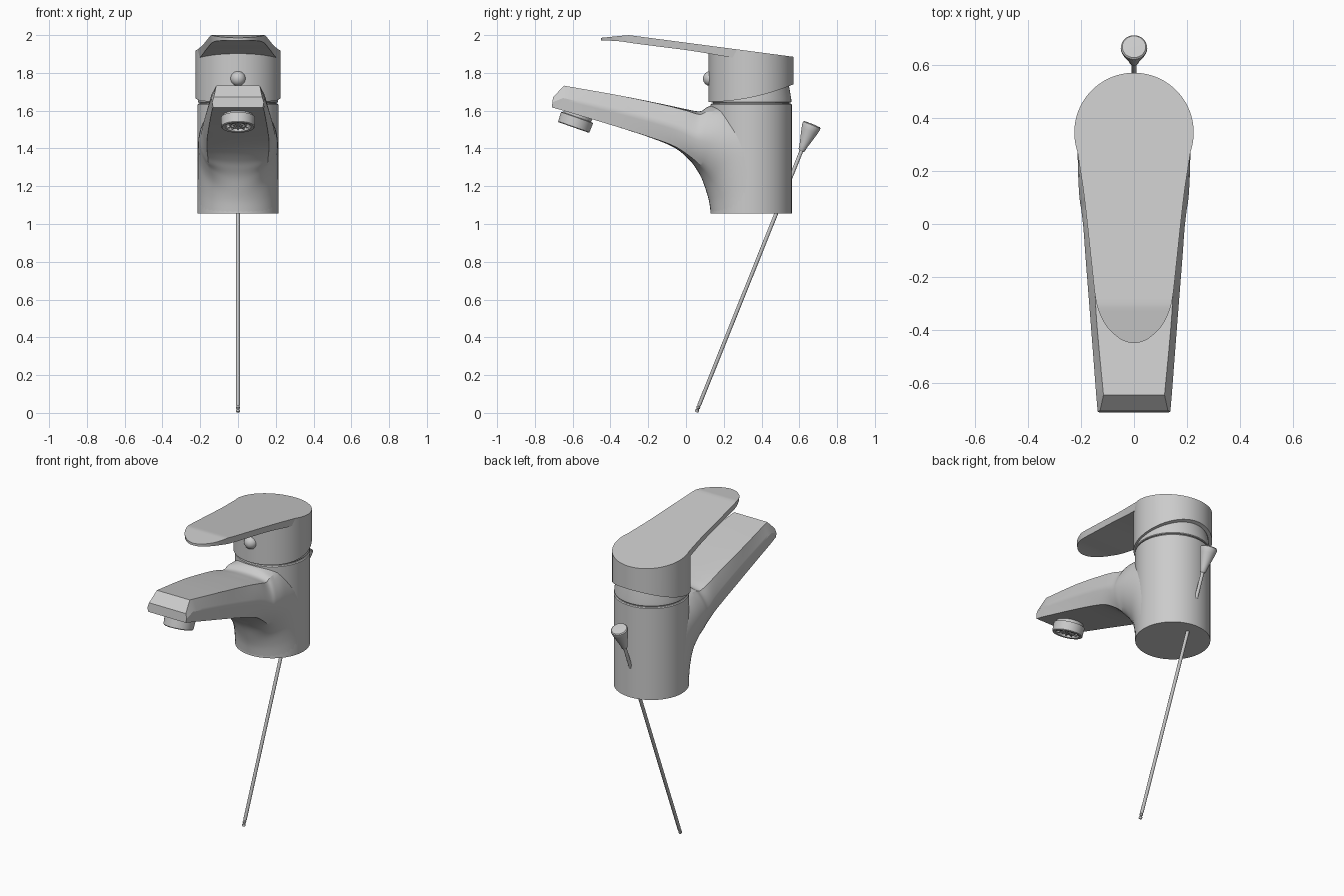
import bpy, bmesh, math
from mathutils import Vector, Matrix

if "Cube" in bpy.data.objects:
    bpy.data.objects.remove(bpy.data.objects["Cube"])

CY = 0.345  # y of the body axis


def loft(name, rings, matrix=None, angle=30):
    """Skin closed rings of equal length and cap both ends."""
    bm = bmesh.new()
    rows = [[bm.verts.new(p) for p in r] for r in rings]
    n = len(rows[0])
    for a, b in zip(rows, rows[1:]):
        for i in range(n):
            j = (i + 1) % n
            bm.faces.new((a[i], a[j], b[j], b[i]))
    bm.faces.new(rows[0])
    bm.faces.new(rows[-1])
    bmesh.ops.remove_doubles(bm, verts=bm.verts, dist=1e-5)
    bmesh.ops.recalc_face_normals(bm, faces=bm.faces)
    me = bpy.data.meshes.new(name)
    bm.to_mesh(me)
    bm.free()
    ob = bpy.data.objects.new(name, me)
    bpy.context.collection.objects.link(ob)
    if matrix:
        ob.matrix_world = matrix
    smooth(ob, angle)
    return ob


def smooth(ob, angle=30):
    bpy.ops.object.select_all(action='DESELECT')
    ob.select_set(True)
    bpy.context.view_layer.objects.active = ob
    bpy.ops.object.shade_smooth_by_angle(angle=math.radians(angle))


def circle(r, z, n=64, cy=0.0):
    """Ring round the z axis; z may be a function of y."""
    pts = []
    for i in range(n):
        t = math.tau * i / n
        x, y = r * math.cos(t), cy + r * math.sin(t)
        pts.append((x, y, z(y) if callable(z) else z))
    return pts


def lathe(name, profile, n=64, cy=0.0, matrix=None):
    return loft(name, [circle(max(r, 1e-4), z, n, cy) for r, z in profile], matrix)


def spline(keys, steps):
    """Catmull-Rom through rows of numbers."""
    k = [keys[0]] + keys + [keys[-1]]
    out = []
    for i in range(1, len(k) - 2):
        for s in range(steps):
            t = s / steps
            out.append([0.5 * (2 * b + (c - a) * t + (2 * a - 5 * b + 4 * c - d) * t * t
                               + (3 * b - a - 3 * c + d) * t ** 3)
                        for a, b, c, d in zip(k[i - 1], k[i], k[i + 1], k[i + 2])])
    return out + [list(keys[-1])]


# Body cylinder and the groove below the collar
lathe("body", [(0.215, 1.055), (0.215, 1.632), (0.21, 1.637), (0.203, 1.637),
               (0.203, 1.644)], 96, CY)
lathe("collar", [(0.21, 1.643), (0.213, 1.647), (0.212, 1.665), (0.195, 1.76)], 96, CY)

# Spout: sections turn from an upright hexagon at the tip to the round base
# under y, under z, top y, top z, half-widths bottom / middle / top, roundness
tip = [-0.71, 1.617, -0.704, 1.672, 0.132, 0.137, 0.128, 0]
stations = [
    [-0.655, 1.602, -0.645, 1.732, 0.138, 0.142, 0.115, 0],
    [-0.35, 1.51, -0.35, 1.68, 0.155, 0.165, 0.142, 0],
    [-0.15, 1.443, -0.12, 1.634, 0.168, 0.182, 0.155, 0.1],
    [-0.05, 1.397, 0.00, 1.608, 0.175, 0.19, 0.165, 0.25],
    [0.02, 1.337, 0.075, 1.597, 0.18, 0.198, 0.165, 0.5],
    [0.055, 1.29, 0.13, 1.625, 0.185, 0.205, 0.165, 0.7],
    [0.082, 1.243, 0.25, 1.63, 0.19, 0.21, 0.165, 0.9],
    [0.105, 1.18, 0.44, 1.55, 0.2, 0.213, 0.17, 1],
    [0.122, 1.12, 0.54, 1.30, 0.2, 0.214, 0.17, 1],
    [0.131, 1.056, 0.558, 1.056, 0.2, 0.214, 0.17, 1]]


def spout_ring(s):
    by, bz, ty, tz, wb, wm, wt, k = s
    corners = [(0, 0, 0), (wb, 0, 45), (wm, 0.5, 92), (wt, 1, 138), (0, 1, 180)]
    half = []
    for (w0, h0, a0), (w1, h1, a1) in zip(corners, corners[1:]):
        for i in range(6):
            f = i / 6
            a = math.radians(a0 + (a1 - a0) * f)
            x = (w0 + (w1 - w0) * f) * (1 - k) + wm * math.sin(a) * k
            h = (h0 + (h1 - h0) * f) * (1 - k) + (1 - math.cos(a)) / 2 * k
            half.append((x, by + (ty - by) * h, bz + (tz - bz) * h))
    half.append((0, ty, tz))
    return half + [(-x, y, z) for x, y, z in half[-2:0:-1]]


loft("spout", [spout_ring(s) for s in [tip] + spline(stations, 6)], angle=25)

# Aerator nozzle, tilted with the spout underside
tilt = Matrix.Translation((0, -0.595, 1.511)) @ Matrix.Rotation(math.radians(-19.3), 4, 'X')
lathe("aerator", [(0, 0.018), (0.066, 0.018), (0.068, 0.002), (0.072, 0), (0.084, 0),
                  (0.088, 0.004), (0.09, 0.055), (0.078, 0.058), (0.078, 0.12), (0, 0.12)],
      48, 0, tilt)
for i, r in enumerate((0.018, 0.042)):
    bpy.ops.mesh.primitive_torus_add(major_radius=r, minor_radius=0.004,
                                     major_segments=32, minor_segments=8)
    ring = bpy.context.object
    ring.name = f"aerator_ring_{i + 1}"
    ring.matrix_world = tilt @ Matrix.Translation((0, 0, 0.013))
    smooth(ring)
for i in range(6):
    bpy.ops.mesh.primitive_cube_add(size=1)
    bar = bpy.context.object
    bar.name = f"aerator_bar_{i + 1}"
    bar.matrix_world = (tilt @ Matrix.Translation((0, 0, 0.013))
                        @ Matrix.Rotation(math.pi * i / 6, 4, 'Z')
                        @ Matrix.Diagonal((0.134, 0.005, 0.01, 1)))


# Handle cap: sloping flat top, curved lower rim
def cap_top(y):
    return 1.885 + (0.57 - y) * 0.1315


def cap_rim(y):
    return 1.647 + 0.093 * max(0, (y - 0.12) / 0.45) ** 2


loft("handle_cap", [circle(0.225, cap_top, 96, CY), circle(0.225, cap_rim, 96, CY),
                    circle(0.205, cap_rim, 96, CY),
                    circle(0.205, lambda y: cap_rim(y) + 0.03, 96, CY)])

# Lever blade: y, half-width, underside z
blade = [[0.345, 0.224, 1.87], [0.22, 0.205, 1.885], [0.12, 0.19, 1.902],
         [0.0, 0.176, 1.921], [-0.15, 0.16, 1.94], [-0.28, 0.145, 1.957],
         [-0.34, 0.128, 1.966], [-0.39, 0.10, 1.97], [-0.43, 0.057, 1.971],
         [-0.445, 0.025, 1.971], [-0.449, 0.002, 1.972]]
rings = []
for y, w, zb in spline(blade, 4):
    zt = cap_top(y) if y > -0.305 else 2.0 - (-0.305 - y) * 0.1
    rings.append([(w, y, zt), (w * 0.97, y, zb), (-w * 0.97, y, zb), (-w, y, zt)])
loft("handle_lever", rings)

# Round indicator button on the front of the cap
bpy.ops.mesh.primitive_uv_sphere_add(segments=32, ring_count=16, radius=0.04,
                                     location=(0, 0.13, 1.77))
bpy.context.object.name = "indicator_button"
smooth(bpy.context.object)

# Waste pull rod and its flared knob, leaning back
lean = Matrix.Translation((0, 0.055, 0.004)) @ Matrix.Rotation(math.radians(-21.9), 4, 'X')
lathe("pull_rod", [(0.008, 0), (0.01, 0.004), (0.01, 0.012), (0.007, 0.015), (0.007, 0.02),
                   (0.01, 0.023), (0.01, 0.031), (0.007, 0.034), (0.01, 0.04),
                   (0.01, 1.51)], 24, 0, lean)
lathe("pull_knob", [(0, 1.49), (0.014, 1.49), (0.018, 1.496), (0.022, 1.52), (0.045, 1.605),
                    (0.05, 1.63), (0.049, 1.638), (0.044, 1.643), (0, 1.645)], 40, 0, lean)
